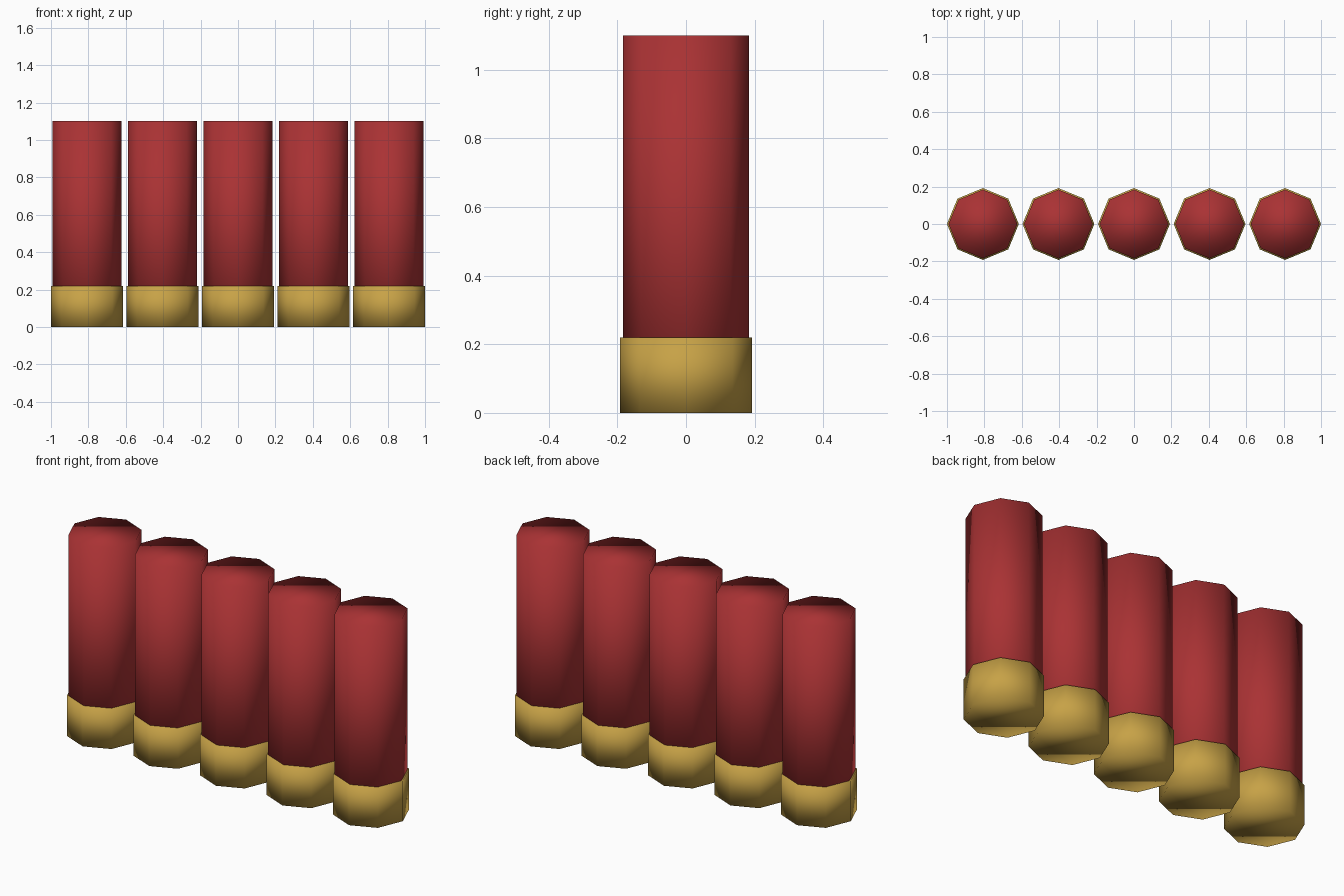
import bpy

default_cube = bpy.data.objects.get("Cube")
if default_cube:
    bpy.data.objects.remove(default_cube, do_unlink=True)


def make_material(name, rgb):
    mat = bpy.data.materials.new(name)
    mat.use_nodes = True
    mat.diffuse_color = (*rgb, 1)
    mat.node_tree.nodes["Principled BSDF"].inputs["Base Color"].default_value = (*rgb, 1)
    return mat


def octagon_tube(name, x, radius, bottom, top, mat):
    """Closed eight-sided cylinder, smooth shaded all over."""
    bpy.ops.mesh.primitive_cylinder_add(
        vertices=8, radius=radius, depth=top - bottom,
        location=(x, 0, (bottom + top) / 2))
    obj = bpy.context.object
    obj.name = name
    obj.data.materials.append(mat)
    bpy.ops.object.shade_smooth()
    return obj


red = make_material("red plastic", (0.40, 0.032, 0.034))
brass = make_material("brass", (0.57, 0.36, 0.062))

COUNT = 5
SPACING = 0.404
BASE_RADIUS = 0.192
HULL_RADIUS = 0.184

# Row of shells, each a red hull standing in a brass base
for i in range(COUNT):
    x = (i - (COUNT - 1) / 2) * SPACING
    octagon_tube(f"shell_hull_{i + 1}", x, HULL_RADIUS, 0.002, 1.10, red)
    octagon_tube(f"shell_base_{i + 1}", x, BASE_RADIUS, 0, 0.22, brass)
